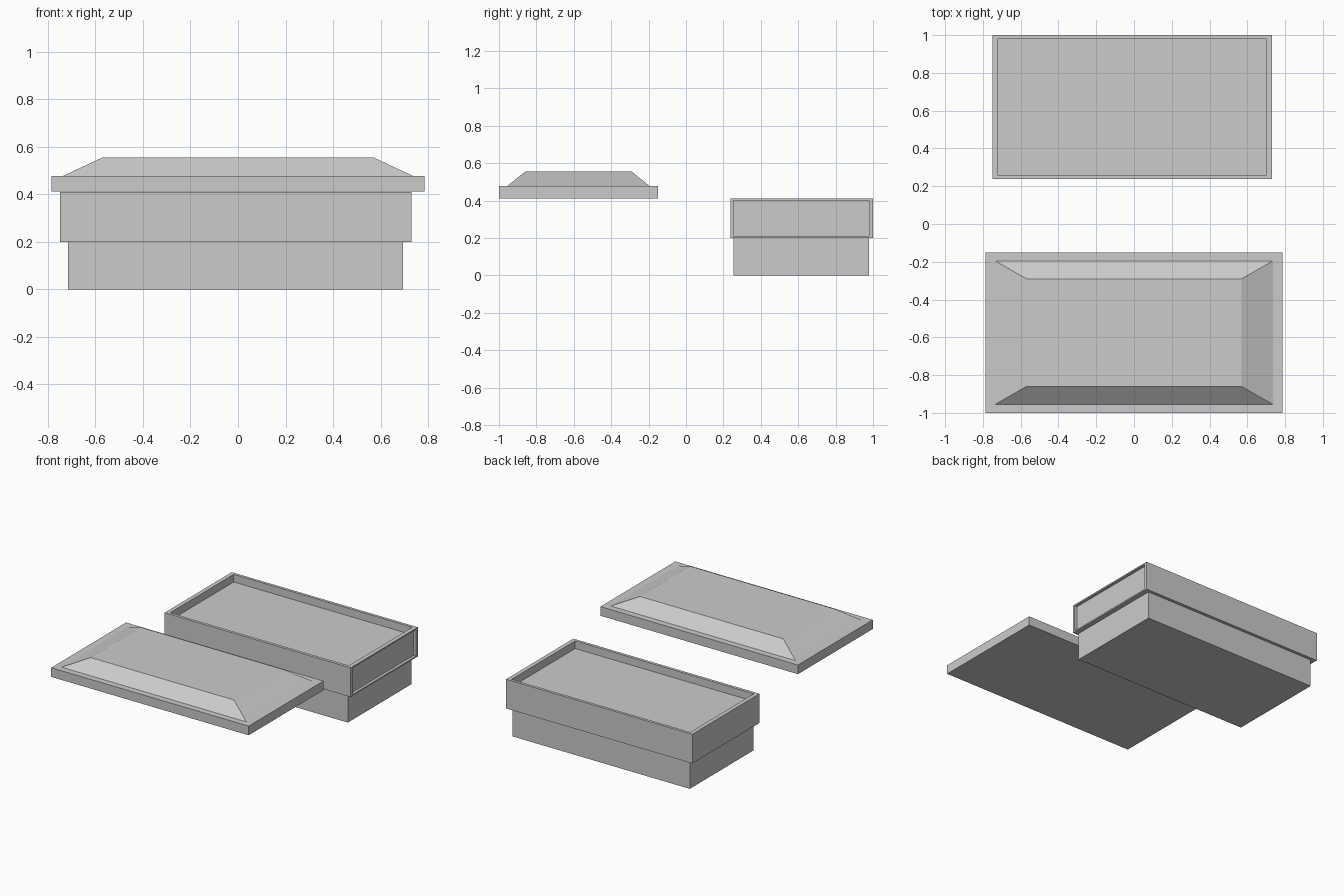
import bpy, bmesh
from mathutils import Vector

if "Cube" in bpy.data.objects:
    bpy.data.objects.remove(bpy.data.objects["Cube"])


def rect(bm, x0, x1, y0, y1, z):
    return [bm.verts.new((x, y, z)) for x, y in
            ((x0, y0), (x1, y0), (x1, y1), (x0, y1))]


def stacked(name, loops):
    """Skin a stack of rectangles and cap both ends."""
    bm = bmesh.new()
    rings = [rect(bm, *l) for l in loops]
    for a, b in zip(rings, rings[1:]):
        for i in range(4):
            j = (i + 1) % 4
            bm.faces.new((a[i], a[j], b[j], b[i]))
    bm.faces.new(rings[0][::-1])
    bm.faces.new(rings[-1])
    return bm, name


def finish(bm, name):
    bmesh.ops.recalc_face_normals(bm, faces=bm.faces)
    me = bpy.data.meshes.new(name)
    bm.to_mesh(me)
    bm.free()
    ob = bpy.data.objects.new(name, me)
    bpy.context.collection.objects.link(ob)
    return ob


# Open chest: narrow base, wider upper band, shallow recess on top
base = (-0.715, 0.695, 0.255, 0.978)
band = (-0.75, 0.73, 0.237, 1.0)
inner = (-0.72, 0.70, 0.258, 0.98)
bm, name = stacked("chest", [
    (*base, 0.0), (*base, 0.2), (*band, 0.2), (*band, 0.41),
    (*inner, 0.41), (*inner, 0.355)])

# Sunken panel on the right end of the upper band
bm.normal_update()
end = next(f for f in bm.faces
           if all(abs(v.co.x - 0.73) < 1e-4 for v in f.verts))
bmesh.ops.inset_region(bm, faces=[end], thickness=0.015)
for v in end.verts:
    v.co.y = 0.255 if v.co.y < 0.6 else 0.978
    v.co.z = 0.21 if v.co.z < 0.3 else 0.40
bm.normal_update()
ext = bmesh.ops.extrude_discrete_faces(bm, faces=[end])
bmesh.ops.translate(bm, verts=list(ext["faces"][0].verts),
                    vec=Vector((-0.02, 0, 0)))
finish(bm, name)

# Lid lying in front: flat slab with a bevelled raised top
slab = (-0.785, 0.785, -1.0, -0.15)
raised = (-0.735, 0.735, -0.955, -0.195)
crown = (-0.57, 0.57, -0.86, -0.29)
finish(*stacked("lid", [
    (*slab, 0.412), (*slab, 0.478), (*raised, 0.478), (*crown, 0.555)]))
